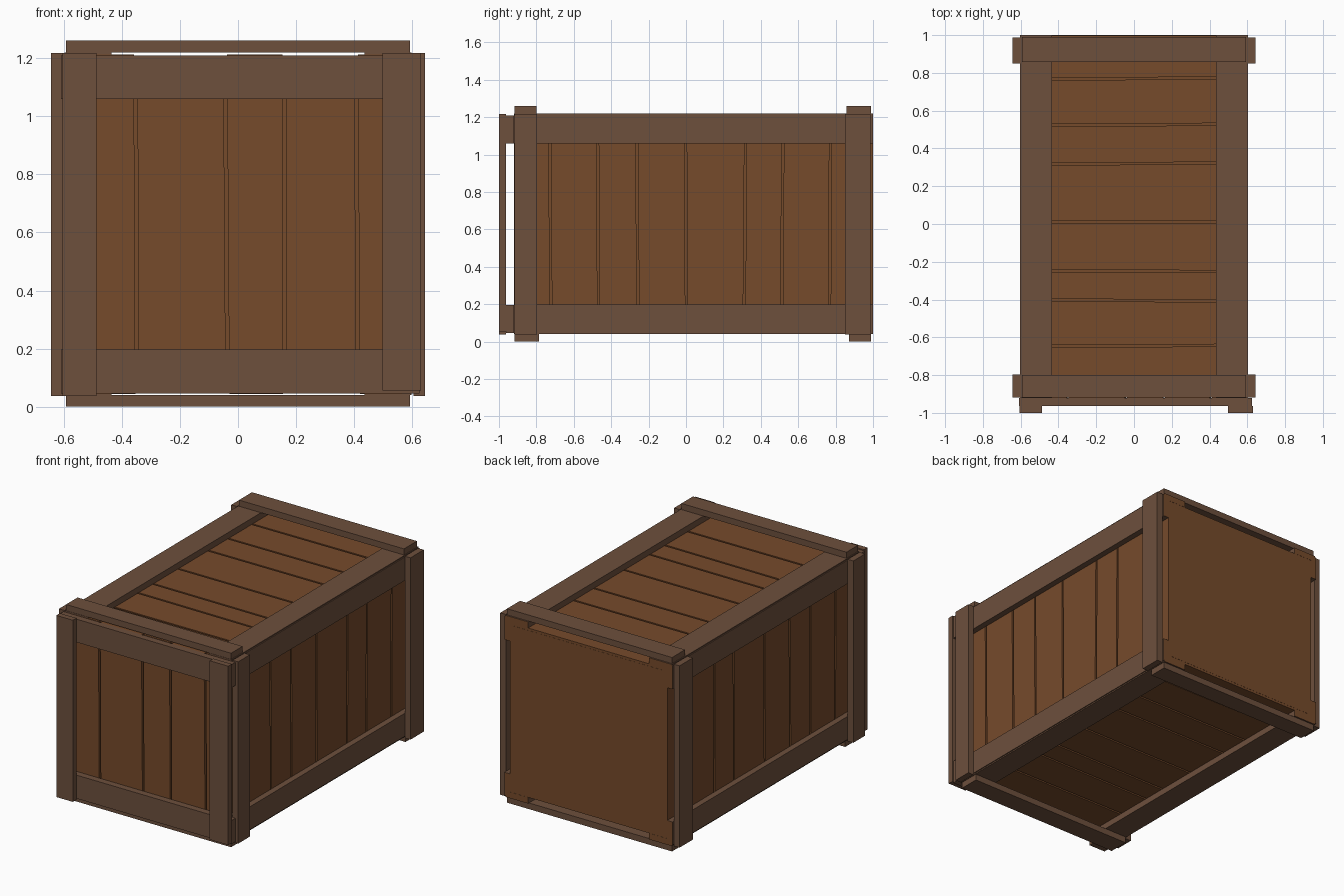
import bpy, bmesh, random
from mathutils import Vector

if "Cube" in bpy.data.objects:
    bpy.data.objects.remove(bpy.data.objects["Cube"])

random.seed(4)


def material(name, color):
    m = bpy.data.materials.new(name)
    m.diffuse_color = (*color, 1)
    m.use_nodes = True
    m.node_tree.nodes["Principled BSDF"].inputs["Base Color"].default_value = m.diffuse_color
    return m


PLANK = material("plank brown", (0.180, 0.069, 0.024))
FRAME = material("frame brown", (0.153, 0.079, 0.046))


def hexa(name, pts, mats, back_cap=False):
    """Six-sided block from 8 corners ordered u, v, w (w fastest)."""
    bm = bmesh.new()
    v = [bm.verts.new(p) for p in pts]
    for f in ((0, 1, 3, 2), (4, 5, 7, 6), (0, 1, 5, 4),
              (2, 3, 7, 6), (0, 2, 6, 4), (1, 3, 7, 5)):
        bm.faces.new([v[i] for i in f])
    bmesh.ops.recalc_face_normals(bm, faces=bm.faces)
    bm.normal_update()
    if back_cap:  # sawn ends on the back take the plank colour
        for f in bm.faces:
            if f.normal.y > 0.9:
                f.material_index = 1
    me = bpy.data.meshes.new(name)
    bm.to_mesh(me)
    bm.free()
    for m in mats:
        me.materials.append(m)
    ob = bpy.data.objects.new(name, me)
    bpy.context.collection.objects.link(ob)
    return ob


def box(name, x, y, z, mats=(FRAME,), back_cap=False):
    return hexa(name, [Vector((a, b, c)) for a in x for b in y for c in z], mats, back_cap)


def plank_row(name, start, gaps, end, v_range, w_range, place, v_jitter=()):
    """Row of slightly crooked planks; place maps (u, v, w) to world."""
    edges = [(start, start)]
    for g in gaps:
        t = random.uniform(-0.005, 0.005)
        edges.append((g - t, g + t))
    edges.append((end, end))
    h = 0.006
    for i in range(len(edges) - 1):
        lo, hi = edges[i], edges[i + 1]
        a = h if i else 0
        b = h if i < len(gaps) else 0
        dv = v_jitter[i] if v_jitter else 0
        vs = (v_range[0] - dv, v_range[1] + dv)
        pts = []
        for side, off in ((lo, a), (hi, -b)):
            for k in (0, 1):
                for w in w_range:
                    pts.append(Vector(place(side[k] + off, vs[k], w)))
        hexa(f"{name}_{i + 1}", pts, (PLANK,))


# Solid core; its rear face is the flat back
box("core_box", (-0.545, 0.545), (-0.90, 1.0), (0.095, 1.165), (PLANK,))

# Planks on the front, sides, lid and base
plank_row("front_plank", -0.565, (-0.35, -0.04, 0.16, 0.41), 0.565,
          (0.05, 1.207), (-0.92, -0.89), lambda u, v, w: (u, w, v),
          (0.006, 0, 0.006, 0, 0.006))
side_gaps = (-0.725, -0.47, -0.26, 0.0, 0.315, 0.515, 0.77)
for s, label in ((-1, "left"), (1, "right")):
    plank_row(f"{label}_plank", -0.89, side_gaps, 0.999, (0.08, 1.18),
              (0.535, 0.565), lambda u, v, w, s=s: (s * w, u, v))
top_gaps = (-0.645, -0.405, -0.25, 0.01, 0.32, 0.525, 0.77)
for label, z in (("lid", (1.15, 1.18)), ("base", (0.11, 0.08))):
    plank_row(f"{label}_plank", -0.89, top_gaps, 0.999, (-0.535, 0.535), z,
              lambda u, v, w: (v, u, w))

# Front frame: rails behind, posts on the outside
box("front_upper_rail", (-0.61, 0.625), (-0.963, -0.92), (1.06, 1.21))
box("front_lower_rail", (-0.61, 0.625), (-0.963, -0.92), (0.045, 0.197))
box("front_left_post", (-0.605, -0.487), (-1.0, -0.963), (0.037, 1.217))
box("front_right_post", (0.497, 0.63), (-1.0, -0.963), (0.055, 1.217))

# Side frames: long rails and outer posts
for s, label in ((-1, "left"), (1, "right")):
    for part, z in (("upper", (1.06, 1.213)), ("lower", (0.048, 0.198))):
        box(f"{label}_{part}_rail", (s * 0.565, s * 0.604), (-0.92, 1.0), z,
            (FRAME, PLANK), True)
    for part, y in (("front", (-0.918, -0.797)), ("back", (0.85, 0.987))):
        box(f"{label}_{part}_post", (s * 0.604, s * 0.644), y, (0.037, 1.218))

# Lid and base frames: long rails with cross boards over them
for label, zr, zc in (("lid", (1.18, 1.22), (1.22, 1.26)),
                      ("base", (0.04, 0.08), (0.0, 0.04))):
    for s, side in ((-1, "left"), (1, "right")):
        box(f"{label}_{side}_rail", (s * 0.435, s * 0.598), (-0.92, 1.0), zr,
            (FRAME, PLANK), True)
    for part, y in (("front", (-0.918, -0.80 if label == "lid" else -0.787)),
                    ("back", (0.857 if label == "lid" else 0.872, 0.99))):
        box(f"{label}_{part}_cross_board", (-0.593, 0.593), y, zc)
